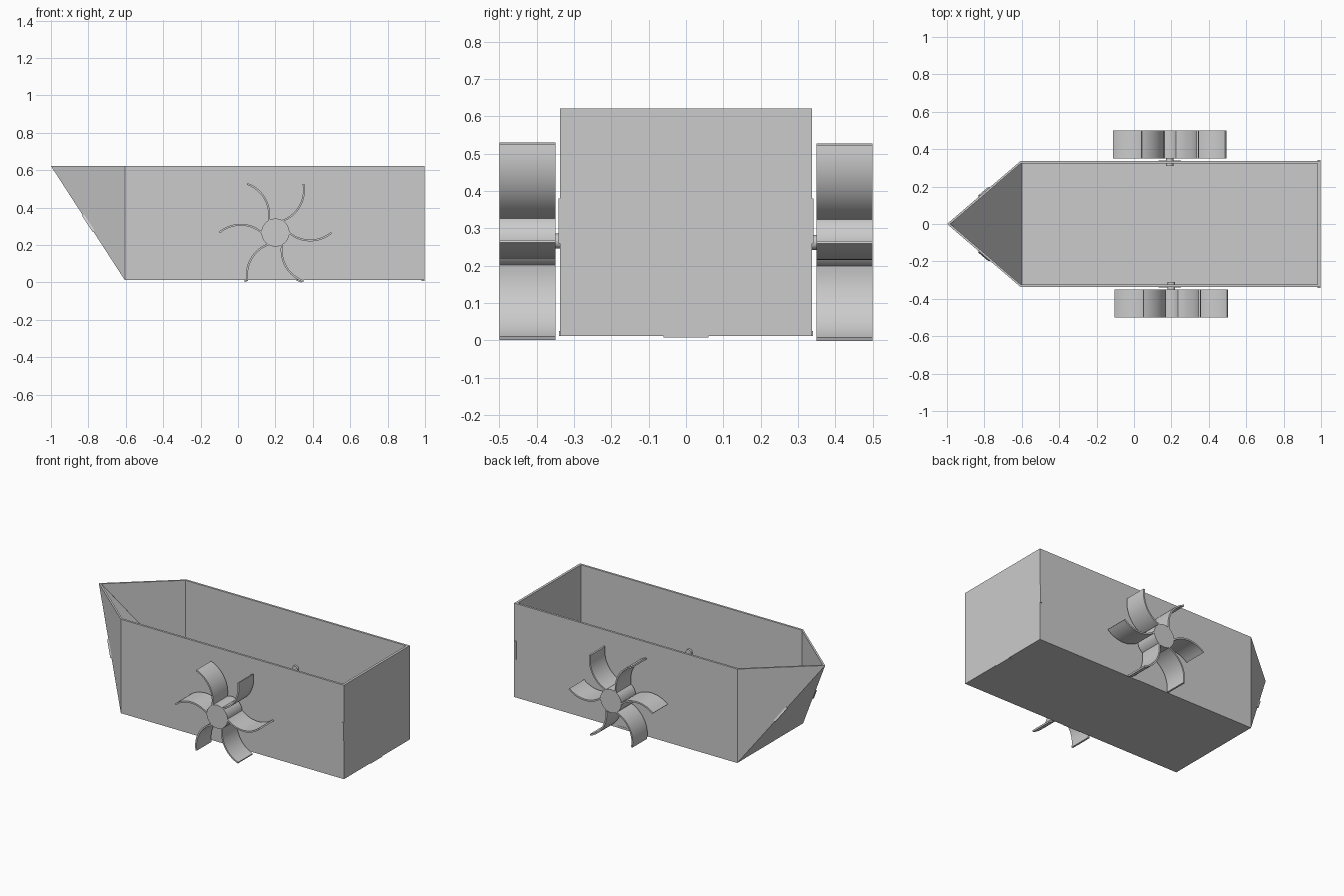
import bpy, bmesh, math
from mathutils import Vector

if "Cube" in bpy.data.objects:
    bpy.data.objects.remove(bpy.data.objects["Cube"])


def prism(name, outer, inner):
    """Closed solid between two matching point loops."""
    bm = bmesh.new()
    a = [bm.verts.new(p) for p in outer]
    b = [bm.verts.new(p) for p in inner]
    n = len(a)
    bm.faces.new(a)
    bm.faces.new(b[::-1])
    for i in range(n):
        j = (i + 1) % n
        bm.faces.new((a[j], a[i], b[i], b[j]))
    bmesh.ops.recalc_face_normals(bm, faces=bm.faces)
    me = bpy.data.meshes.new(name)
    bm.to_mesh(me)
    bm.free()
    ob = bpy.data.objects.new(name, me)
    bpy.context.collection.objects.link(ob)
    return ob


def extrude(name, pts, offset):
    off = Vector(offset)
    return prism(name, pts, [Vector(p) + off for p in pts])


def smooth(ob):
    bpy.ops.object.select_all(action='DESELECT')
    ob.select_set(True)
    bpy.context.view_layer.objects.active = ob
    bpy.ops.object.shade_smooth_by_angle(angle=math.radians(30))


def cylinder_y(name, x, z, r, y0, y1, n=48):
    pts = [(x + r * math.cos(2 * math.pi * i / n), y0,
            z + r * math.sin(2 * math.pi * i / n)) for i in range(n)]
    smooth(extrude(name, pts, (0, y1 - y0, 0)))


W, T, Z0, Z1, BX = 0.338, 0.014, 0.012, 0.622, -0.605

# Floor with a tab into each side wall
X1 = 0.982
half = [(BX, -W + T), (0.13, -W + T), (0.13, -W - 0.002), (0.25, -W - 0.002),
        (0.25, -W + T), (X1, -W + T)]
loop = half + [(x, -y) for x, y in reversed(half)]
extrude("floor", [(x, y, Z0) for x, y in loop], (0, 0, T))

# Stern panel with side tabs and a bottom tab
S = W - T
right = [(0.06, 0.008), (0.06, Z0), (S, Z0), (S, 0.26), (W + 0.004, 0.26),
         (W + 0.004, 0.38), (S, 0.38), (S, Z1)]
loop = right + [(-y, z) for y, z in reversed(right)]
extrude("stern_panel", [(X1, y, z) for y, z in loop], (0.016, 0, 0))

for s, side in ((-1, "front"), (1, "back")):
    # Side wall, notched at the stern edge for the tab
    wall = [(BX, Z0), (0.998, Z0), (0.998, 0.26), (X1, 0.26),
            (X1, 0.38), (0.998, 0.38), (0.998, Z1), (BX, Z1)]
    extrude(side + "_wall", [(x, s * W, z) for x, z in wall], (0, -s * T, 0))
    # Triangular bow cheek
    prism(side + "_bow_cheek",
          [(BX, s * W, Z0), (BX, s * W, Z1), (-1, 0, Z1)],
          [(BX, s * S, Z0 + 0.02), (BX, s * S, Z1), (-0.982, 0, Z1)])
    # Small joint tab along the lower bow edge
    a, b = Vector((BX, s * W, Z0)), Vector((-1, 0, Z1))
    p, q = a.lerp(b, 0.43), a.lerp(b, 0.57)
    out = Vector((-0.004, s * 0.006, -0.003))
    extrude(side + "_bow_tab", [p, q, q + out, p + out], (0.012, 0, 0.008))

# Sloping underside of the bow
extrude("bow_underside", [(BX, -W, Z0), (BX, W, Z0), (-1, 0, Z1)],
        (0.016, 0, 0))


def blade_profile(cx, cz, ang, r0=0.072, r1=0.3, sag=0.042, t=0.01, n=14):
    """Curved strip from hub to tip, bowed clockwise."""
    c = (r1 - r0) / 2
    rad = (c * c + sag * sag) / (2 * sag)
    h = math.asin(c / rad)
    strip = []
    for side in (1, -1):
        row = []
        for i in range(n + 1):
            a = -h + 2 * h * i / n
            rr = rad + side * t / 2
            u = r0 + c + rr * math.sin(a)
            v = (rad - sag) - rr * math.cos(a)
            row.append((cx + u * math.cos(ang) - v * math.sin(ang),
                        cz + u * math.sin(ang) + v * math.cos(ang)))
        strip += row if side == 1 else row[::-1]
    return strip


# Paddle wheels: hub, six curved blades, axle stub
for s, side, cx, cz in ((-1, "front", 0.2, 0.266), (1, "back", 0.19, 0.263)):
    y0, y1 = s * 0.5, s * 0.35
    cylinder_y(side + "_hub", cx, cz, 0.075, y0, y1)
    cylinder_y(side + "_axle", cx, cz, 0.02, y1, s * 0.31, 24)
    for k in range(6):
        prof = blade_profile(cx, cz, k * math.pi / 3)
        smooth(extrude(f"{side}_blade_{k + 1}",
                       [(x, y0, z) for x, z in prof], (0, y1 - y0, 0)))
